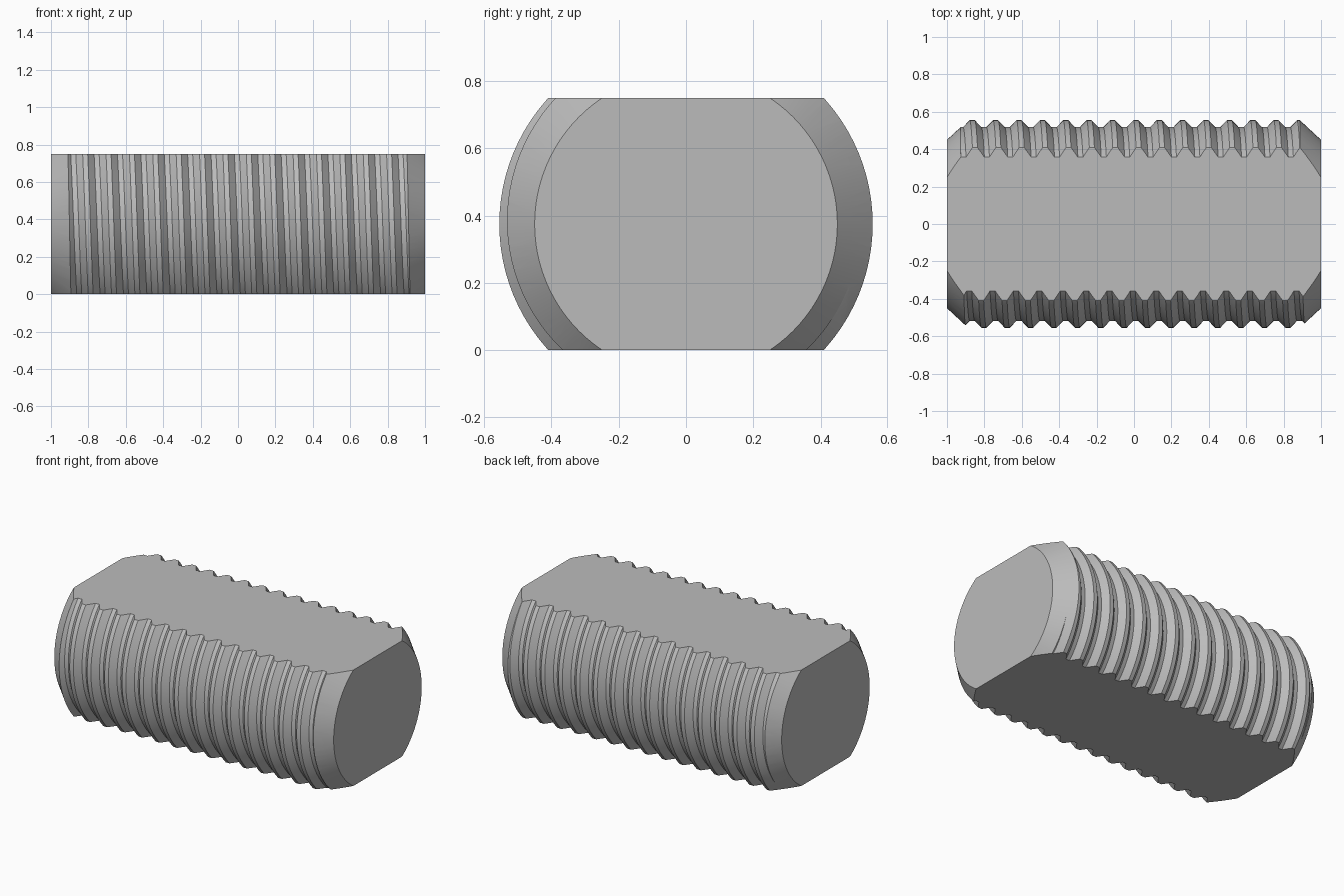
import bpy
import bmesh
import math
from mathutils import Vector

if "Cube" in bpy.data.objects:
    bpy.data.objects.remove(bpy.data.objects["Cube"])

PITCH = 0.125
START = 0.01           # crest position on the +y side
CREST, ROOT = 0.555, 0.518
CREST_HALF, ROOT_HALF = 0.0135, 0.0135
AXIS = 0.375           # height of the rod axis
SEGMENTS = 96
END_R, SLOPE = 0.45, 0.93

steel = bpy.data.materials.new("grey steel")
steel.use_nodes = True
colour = (0.5, 0.5, 0.5, 1)
steel.diffuse_color = colour
steel.node_tree.nodes["Principled BSDF"].inputs["Base Color"].default_value = colour


def ring_point(x, r, angle):
    return Vector((x, r * math.cos(angle), AXIS + r * math.sin(angle)))


def cut(bm, point, normal):
    """Slice off everything beyond a plane and cap the opening."""
    geom = bm.verts[:] + bm.edges[:] + bm.faces[:]
    result = bmesh.ops.bisect_plane(bm, geom=geom, dist=1e-6, plane_co=point,
                                    plane_no=normal, clear_outer=True)
    edges = [e for e in result["geom_cut"] if isinstance(e, bmesh.types.BMEdge)]
    bmesh.ops.holes_fill(bm, edges=edges, sides=0)


def make_object(bm, name):
    bmesh.ops.recalc_face_normals(bm, faces=bm.faces[:])
    mesh = bpy.data.meshes.new(name)
    bm.to_mesh(mesh)
    bm.free()
    mesh.materials.append(steel)
    obj = bpy.data.objects.new(name, mesh)
    bpy.context.collection.objects.link(obj)
    return obj


def skin(bm, rows):
    """Join neighbouring rows of points with quads."""
    grid = [[bm.verts.new(p) for p in row] for row in rows]
    for a, b in zip(grid, grid[1:]):
        for i in range(len(a) - 1):
            bm.faces.new((a[i], a[i + 1], b[i + 1], b[i]))
    bmesh.ops.remove_doubles(bm, verts=bm.verts[:], dist=1e-5)


angles = [2 * math.pi * i / SEGMENTS for i in range(SEGMENTS + 1)]

# Threaded rod: the tooth profile wound as a single helix
tooth = [(-CREST_HALF, CREST), (CREST_HALF, CREST),
         (PITCH / 2 - ROOT_HALF, ROOT), (PITCH / 2 + ROOT_HALF, ROOT)]
profile = [(START + turn * PITCH + dx, r) for turn in range(-11, 11) for dx, r in tooth]
bm = bmesh.new()
skin(bm, [[ring_point(x + PITCH * a / (2 * math.pi), r, a) for a in angles]
          for x, r in profile])
for side in (-1, 1):
    cut(bm, (side * 1.06, 0, 0), (side, 0, 0))
rod = make_object(bm, "threaded_rod")

# Envelope: chamfered ends and two long flats
flare = 0.18
envelope = [(-1, END_R), (-1 + flare, END_R + SLOPE * flare),
            (1 - flare, END_R + SLOPE * flare), (1, END_R)]
bm = bmesh.new()
skin(bm, [[ring_point(x, r, a) for a in angles] for x, r in envelope])
bmesh.ops.holes_fill(bm, edges=[e for e in bm.edges if e.is_boundary], sides=0)
cut(bm, (0, 0, 0), (0, 0, -1))
cut(bm, (0, 0, 2 * AXIS), (0, 0, 1))
cutter = make_object(bm, "envelope_cutter")
cutter.hide_render = True

# Trim the rod to the envelope
trim = rod.modifiers.new("trim", "BOOLEAN")
trim.operation = "INTERSECT"
trim.solver = "EXACT"
trim.object = cutter
bpy.ops.object.select_all(action="DESELECT")
rod.select_set(True)
bpy.context.view_layer.objects.active = rod
bpy.ops.object.modifier_apply(modifier=trim.name)
bpy.data.objects.remove(cutter)
bpy.ops.object.shade_smooth_by_angle(angle=math.radians(25))
